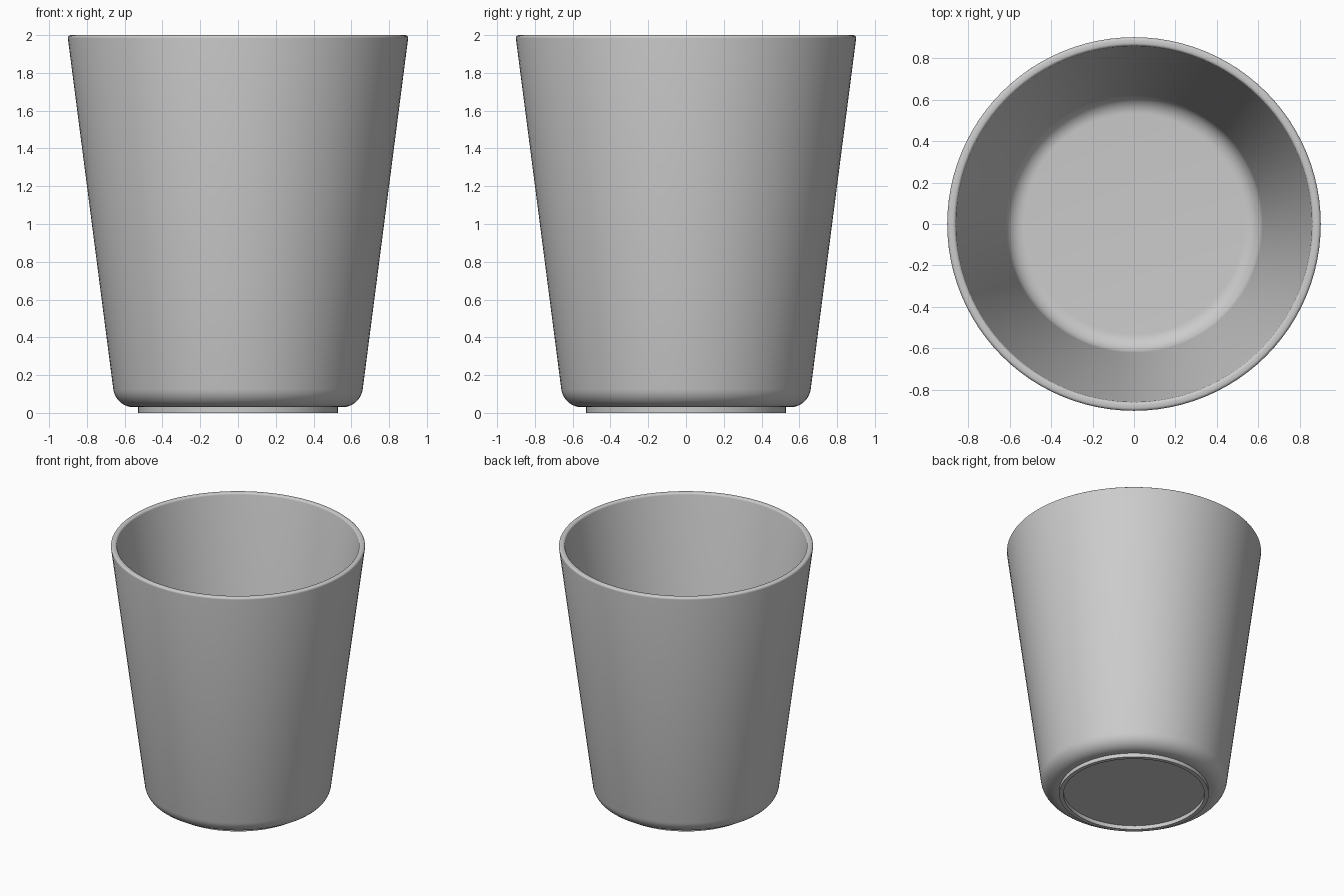
import bpy
import math

cube = bpy.data.objects.get("Cube")
if cube:
    bpy.data.objects.remove(cube, do_unlink=True)

SEGMENTS = 96

grey = bpy.data.materials.new("plain grey")
grey.use_nodes = True
colour = (0.6, 0.6, 0.6, 1)
grey.diffuse_color = colour
grey.node_tree.nodes["Principled BSDF"].inputs["Base Color"].default_value = colour


def fillet(before, corner, after, radius, steps):
    """Arc points that round a profile corner."""
    def unit(p):
        dx, dz = p[0] - corner[0], p[1] - corner[1]
        length = math.hypot(dx, dz)
        return dx / length, dz / length
    a, b = unit(before), unit(after)
    half = math.acos(a[0] * b[0] + a[1] * b[1]) / 2
    mid = (a[0] + b[0], a[1] + b[1])
    scale = radius / math.sin(half) / math.hypot(*mid)
    cx, cz = corner[0] + mid[0] * scale, corner[1] + mid[1] * scale
    reach = radius / math.tan(half)
    start = math.atan2(corner[1] + a[1] * reach - cz, corner[0] + a[0] * reach - cx)
    end = math.atan2(corner[1] + b[1] * reach - cz, corner[0] + b[0] * reach - cx)
    sweep = (end - start + math.pi) % (2 * math.pi) - math.pi
    return [(cx + radius * math.cos(start + sweep * i / steps),
             cz + radius * math.sin(start + sweep * i / steps))
            for i in range(steps + 1)]


def lathe(name, corners):
    """Spin a profile of (radius, height, rounding) corners, closed on the axis."""
    profile = []
    for i, (r, z, rounding) in enumerate(corners):
        if rounding:
            profile += fillet(corners[i - 1][:2], (r, z), corners[i + 1][:2],
                              rounding, 10 if rounding > 0.05 else 4)
        else:
            profile.append((r, z))
    verts, faces, rings = [], [], []
    for r, z in profile:
        count = SEGMENTS if r > 0 else 1
        rings.append([len(verts) + k for k in range(count)])
        for k in range(count):
            t = 2 * math.pi * k / SEGMENTS
            verts.append((r * math.cos(t), r * math.sin(t), z))
    for low, high in zip(rings, rings[1:]):
        for k in range(SEGMENTS):
            n = (k + 1) % SEGMENTS
            if len(low) == 1:
                faces.append((low[0], high[n], high[k]))
            elif len(high) == 1:
                faces.append((low[k], low[n], high[0]))
            else:
                faces.append((low[k], low[n], high[n], high[k]))
    mesh = bpy.data.meshes.new(name)
    mesh.from_pydata(verts, [], faces)
    mesh.update()
    mesh.materials.append(grey)
    obj = bpy.data.objects.new(name, mesh)
    bpy.context.collection.objects.link(obj)
    bpy.ops.object.select_all(action="DESELECT")
    obj.select_set(True)
    bpy.context.view_layer.objects.active = obj
    bpy.ops.object.shade_smooth_by_angle(angle=math.radians(35))
    return obj


# Underside recess, foot ring, outer wall, rolled rim, inner wall and floor
lathe("cup", [
    (0, 0.03, 0), (0.5, 0.03, 0),
    (0.5, 0, 0), (0.53, 0, 0), (0.53, 0.03, 0),
    (0.648, 0.03, 0.11),
    (0.903, 2, 0.015), (0.86, 2, 0.015),
    (0.61, 0.07, 0.09), (0, 0.07, 0),
])
